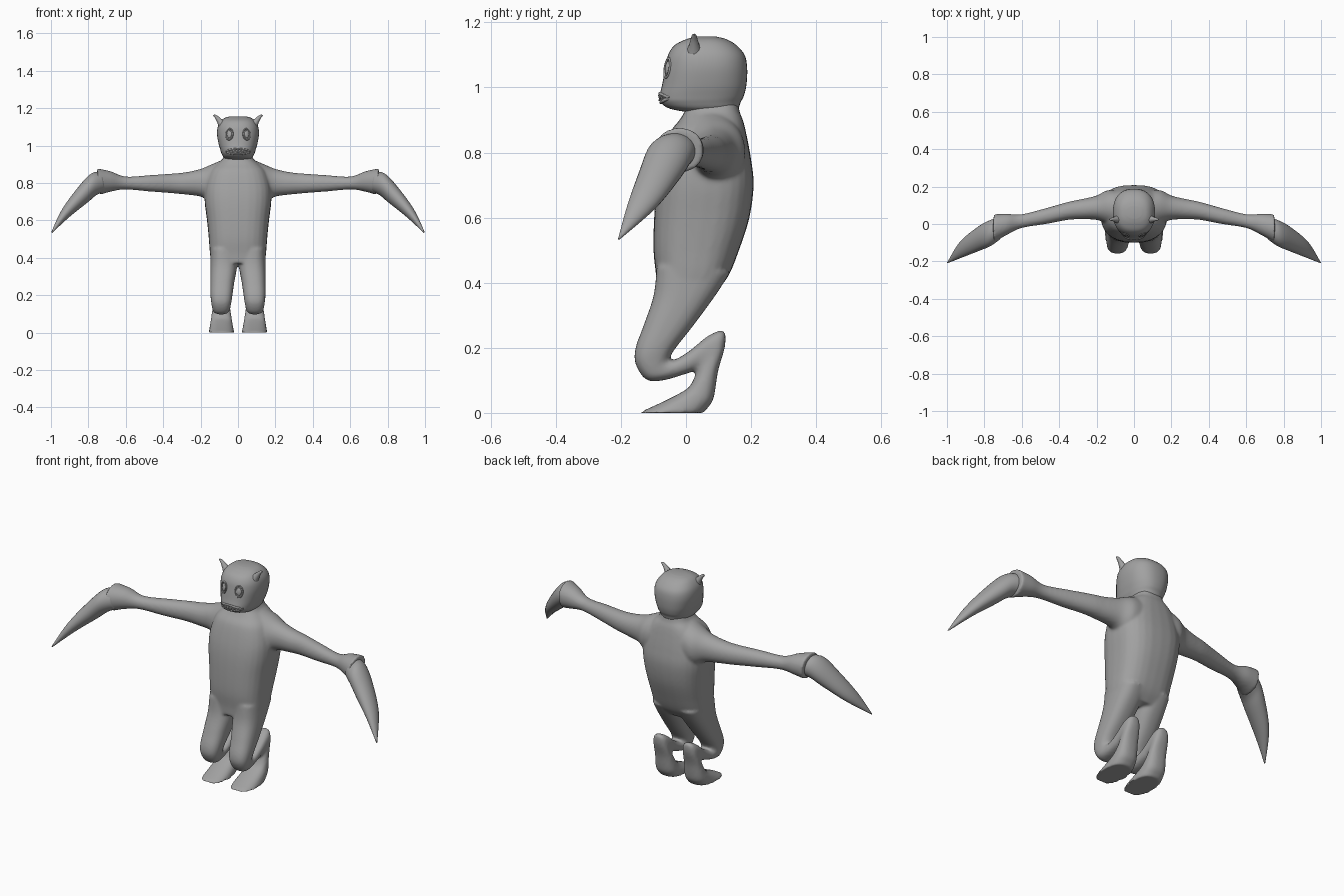
import bpy, bmesh, math
from mathutils import Vector, Matrix
from mathutils.bvhtree import BVHTree

if "Cube" in bpy.data.objects:
    bpy.data.objects.remove(bpy.data.objects["Cube"])

grey = bpy.data.materials.new("grey_skin")
grey.diffuse_color = (0.36, 0.36, 0.36, 1)
grey.use_nodes = True
grey.node_tree.nodes["Principled BSDF"].inputs["Base Color"].default_value = grey.diffuse_color


def superellipse(t, power):
    c, s = math.cos(t), math.sin(t)
    e = 2 / power
    return math.copysign(abs(c) ** e, c), math.copysign(abs(s) ** e, s)


def spline(p0, p1, p2, p3, t):
    return 0.5 * (2 * p1 + (p2 - p0) * t + (2 * p0 - 5 * p1 + 4 * p2 - p3) * t * t
                  + (3 * p1 - p0 - 3 * p2 + p3) * t ** 3)


def loft(bm, sections, power=2.0, steps=5, sides=28, mirror=1):
    """Skin smooth rings; a section is (edge point, opposite edge point, half width vector)."""
    secs = [[Vector((v[0] * mirror, v[1], v[2])) for v in s] for s in sections]
    n = len(secs)
    rows = []
    for i in range(n - 1):
        q = [secs[max(0, i - 1)], secs[i], secs[i + 1], secs[min(n - 1, i + 2)]]
        for k in range(steps):
            rows.append([spline(*[q[j][m] for j in range(4)], k / steps) for m in range(3)])
    rows.append(secs[-1])
    rings = []
    for a, b, v in rows:
        ring = []
        for k in range(sides):
            c, s = superellipse(2 * math.pi * k / sides, power)
            ring.append(bm.verts.new((a + b) / 2 + (a - b) / 2 * c + v * s))
        rings.append(ring)
    faces = [bm.faces.new(rings[0]), bm.faces.new(rings[-1])]
    for r, q in zip(rings, rings[1:]):
        for k in range(sides):
            j = (k + 1) % sides
            faces.append(bm.faces.new((r[k], r[j], q[j], q[k])))
    bmesh.ops.recalc_face_normals(bm, faces=faces)


def finish(name, bm):
    mesh = bpy.data.meshes.new(name)
    bm.to_mesh(mesh)
    bm.free()
    mesh.materials.append(grey)
    for p in mesh.polygons:
        p.use_smooth = True
    obj = bpy.data.objects.new(name, mesh)
    bpy.context.collection.objects.link(obj)
    return obj


def upright(rows):
    """Rows of z, front y, back y, half width."""
    return [((0, f, z), (0, b, z), (w, 0, 0)) for z, f, b, w in rows]


def limb(rows):
    """Rows of top x, top z, bottom x, bottom z, front y, back y."""
    return [((xt, (f + b) / 2, zt), (xb, (f + b) / 2, zb), (0, (b - f) / 2, 0))
            for xt, zt, xb, zb, f, b in rows]


# Body: torso, arms and legs fused into one skin
torso = [(.955, .01, .16, .07), (.925, -.005, .165, .085), (.90, -.02, .175, .115),
         (.86, -.05, .185, .15), (.78, -.075, .20, .175), (.70, -.09, .208, .178),
         (.60, -.098, .195, .166), (.50, -.10, .163, .156), (.42, -.092, .13, .15),
         (.37, -.09, .09, .14)]
arm = [(.08, .925, .08, .69, -.03, .18), (.14, .90, .15, .70, 0, .18),
       (.20, .875, .20, .727, .022, .152), (.28, .857, .28, .738, .025, .133),
       (.353, .85, .353, .745, .022, .118), (.47, .842, .47, .754, 0, .085),
       (.60, .834, .605, .765, -.022, .052), (.68, .862, .685, .752, -.06, .055),
       (.755, .878, .74, .736, -.098, .053)]
# Leg rows: front y, z, back y, z, inner x, outer x
leg = [(-.09, .45, .135, .43, .005, .148), (-.10, .36, .09, .36, .004, .148),
       (-.13, .27, .02, .265, .02, .148), (-.155, .20, -.035, .195, .03, .147),
       (-.155, .15, -.05, .167, .036, .143), (-.122, .102, -.053, .163, .042, .138),
       (-.07, .10, -.033, .164, .046, .134), (0, .12, .01, .19, .048, .132),
       (.022, .127, .07, .238, .048, .132), (.028, .12, .116, .252, .048, .132),
       (.027, .112, .12, .205, .046, .134), (.01, .08, .099, .13, .038, .14),
       (-.02, .06, .085, .045, .03, .148), (-.08, .03, .064, .012, .024, .153),
       (-.147, 0, .055, 0, .02, .157)]
leg_secs = [(((i + o) / 2, fy, fz), ((i + o) / 2, by, bz), ((o - i) / 2, 0, 0))
            for fy, fz, by, bz, i, o in leg]

bm = bmesh.new()
loft(bm, upright(torso), 2.7)
for side in (1, -1):
    loft(bm, limb(arm), 2.1, mirror=side)
    loft(bm, leg_secs, 2.5, mirror=side)
body = finish("body", bm)
remesh = body.modifiers.new("fuse", "REMESH")
remesh.mode = "VOXEL"
remesh.voxel_size = 0.007
relax = body.modifiers.new("relax", "SMOOTH")
relax.factor = 0.5
relax.iterations = 8
fused = bpy.data.meshes.new_from_object(
    body.evaluated_get(bpy.context.evaluated_depsgraph_get()))
body.modifiers.clear()
body.data = fused
fused.materials.clear()
fused.materials.append(grey)
for p in fused.polygons:
    p.use_smooth = True
    p.material_index = 0

# Long curved claws growing out of the wrist cuffs
claw = [(.73, .86, .71, .755, -.085, .035), (.785, .85, .757, .735, -.12, .02),
        (.85, .783, .805, .695, -.143, -.012), (.94, .66, .905, .615, -.18, -.09),
        (.999, .535, .993, .533, -.209, -.203)]
for side, label in ((1, "left"), (-1, "right")):
    bm = bmesh.new()
    loft(bm, limb(claw), 2.0, mirror=side)
    finish(label + "_claw", bm)

# Head
head = [(.922, .02, .14, .05), (.935, -.05, .16, .075), (.955, -.078, .168, .087),
        (.975, -.081, .178, .094), (1.01, -.073, .186, .104), (1.06, -.064, .188, .112),
        (1.10, -.055, .18, .108), (1.13, -.035, .155, .092), (1.148, 0, .125, .07),
        (1.156, .03, .095, .04)]
bm = bmesh.new()
loft(bm, upright(head), 2.4, sides=40)
skin = BVHTree.FromBMesh(bm)
finish("head", bm)


def on_face(x, z):
    hit, normal, _, _ = skin.ray_cast(Vector((x, -1, z)), Vector((0, 1, 0)))
    return hit, normal


# Horns and eyes
horn = [(.07, 1.095, .034), (.092, 1.122, .019), (.11, 1.146, .011),
        (.124, 1.16, .007), (.133, 1.163, .002)]
for side, label in ((1, "left"), (-1, "right")):
    bm = bmesh.new()
    loft(bm, [((x - r * .75, .025, z + r * .65), (x + r * .75, .025, z - r * .65), (0, r, 0))
              for x, z, r in horn], sides=14, mirror=side)
    finish(label + "_horn", bm)

    point, normal = on_face(.046 * side, 1.06)
    place = Matrix.Translation(point) @ normal.to_track_quat("Z", "Y").to_matrix().to_4x4()
    bm = bmesh.new()
    bmesh.ops.create_uvsphere(bm, u_segments=20, v_segments=12, radius=1,
                              matrix=place @ Matrix.Diagonal((.013, .02, .006, 1)))
    finish(label + "_eye", bm)
    bpy.ops.mesh.primitive_torus_add(major_radius=.028, minor_radius=.004,
                                     major_segments=28, minor_segments=8)
    rim = bpy.context.object
    rim.name = label + "_eye_rim"
    rim.matrix_world = place @ Matrix.Diagonal((.72, 1.05, 1, 1))
    rim.data.materials.append(grey)
    for p in rim.data.polygons:
        p.use_smooth = True

# Lips
for name, z0, bend in (("upper_lip", .982, -.012), ("lower_lip", .954, .012)):
    bm = bmesh.new()
    secs = []
    for k in range(-4, 5):
        x = .068 * k / 4
        p, _ = on_face(x, z0 + bend * (k / 4) ** 2)
        r = .005 if abs(k) < 4 else .002
        secs.append((p + Vector((0, 0, r)), p - Vector((0, 0, r)), Vector((0, r, 0))))
    loft(bm, secs, steps=3, sides=10)
    finish(name, bm)

# Teeth
bm = bmesh.new()
for k in range(-3, 4):
    for z0, dz in ((.978, -.016), (.958, .012)):
        x = .016 * k + (.008 if dz > 0 else 0)
        p, _ = on_face(x, z0)
        secs = []
        for h, r in ((0, .005), (1, .0008)):
            c = p + Vector((0, -.001, dz * h))
            secs.append((c - Vector((r, 0, 0)), c + Vector((r, 0, 0)), Vector((0, r, 0))))
        loft(bm, secs, steps=1, sides=8)
finish("teeth", bm)
